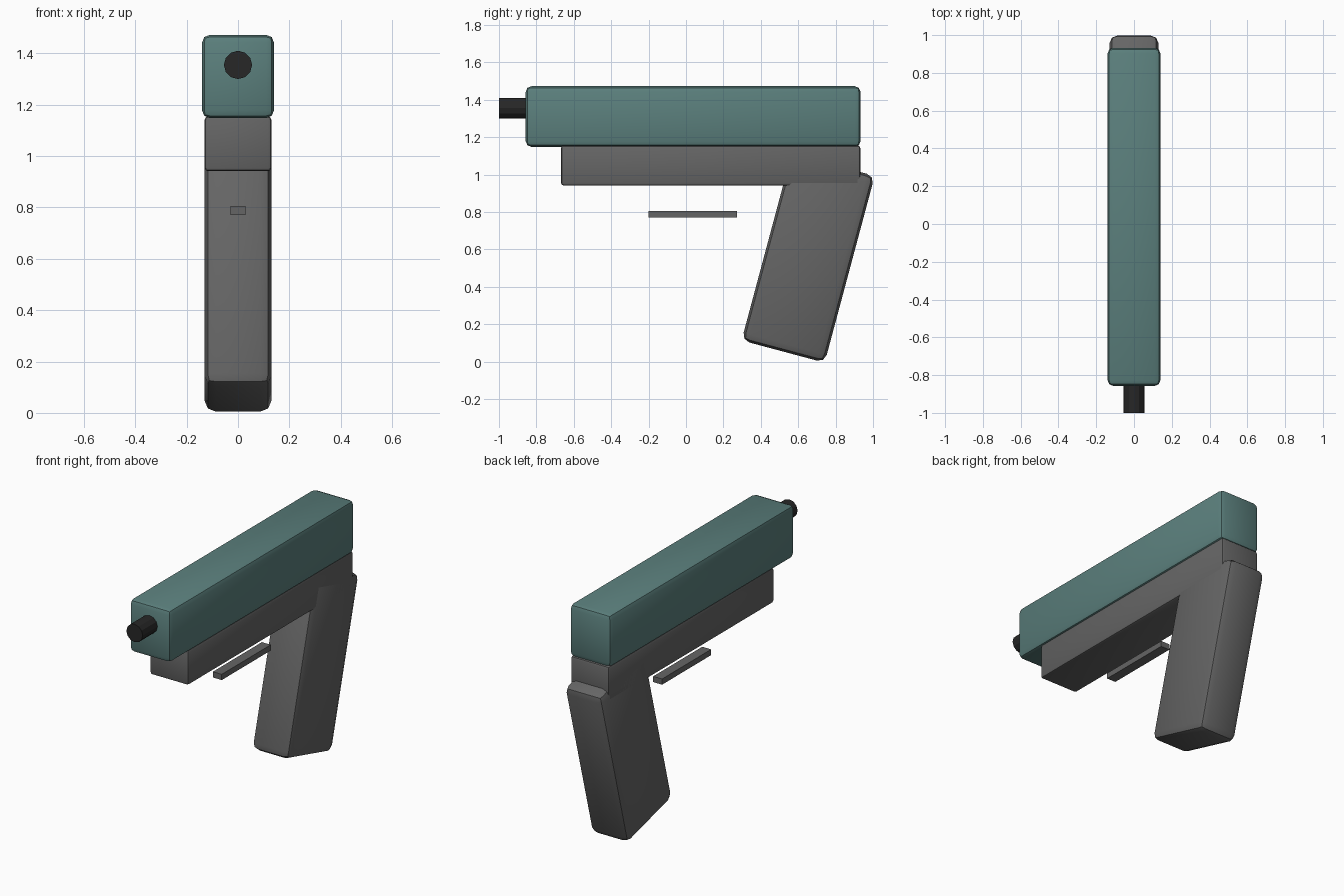
import bpy, bmesh
from math import radians
from mathutils import Matrix

if "Cube" in bpy.data.objects:
    bpy.data.objects.remove(bpy.data.objects["Cube"])


def finish(name, bm, smooth=True, color=None):
    mesh = bpy.data.meshes.new(name)
    bm.to_mesh(mesh)
    bm.free()
    obj = bpy.data.objects.new(name, mesh)
    bpy.context.collection.objects.link(obj)
    if color:
        mat = bpy.data.materials.new(name + "_colour")
        mat.diffuse_color = color
        mat.use_nodes = True
        mat.node_tree.nodes["Principled BSDF"].inputs["Base Color"].default_value = mat.diffuse_color
        mesh.materials.append(mat)
    if smooth:
        bpy.ops.object.select_all(action='DESELECT')
        obj.select_set(True)
        bpy.context.view_layer.objects.active = obj
        bpy.ops.object.shade_smooth_by_angle(angle=radians(30))
    return obj


def box(name, centre, size, bevel=0.0, color=None, tilt=0.0):
    bm = bmesh.new()
    bmesh.ops.create_cube(bm, size=1)
    bmesh.ops.scale(bm, vec=size, verts=bm.verts)
    if bevel:
        bmesh.ops.bevel(bm, geom=bm.edges[:], offset=bevel, segments=2,
                        profile=0.5, affect='EDGES')
    obj = finish(name, bm, bool(bevel), color)
    obj.location = centre
    obj.rotation_euler.x = radians(tilt)
    return obj


GREY = (0.13, 0.13, 0.13, 1)

# Upper slide
box("slide", (0, 0.038, 1.31), (0.28, 1.79, 0.324), 0.03, (0.105, 0.215, 0.205, 1))
# Lower frame
box("frame", (0, 0.132, 1.048), (0.26, 1.60, 0.214), 0.014, GREY)
# Raked grip
box("grip", (0, 0.653, 0.553), (0.26, 0.46, 1.034), 0.043, GREY, tilt=-15)
# Trigger guard bar
box("guard_bar", (0, 0.037, 0.788), (0.06, 0.474, 0.035), 0, GREY)

# Barrel
bm = bmesh.new()
bmesh.ops.create_cone(bm, cap_ends=True, segments=12, radius1=0.055, radius2=0.055,
                      depth=0.3,
                      matrix=Matrix.Translation((0, -0.85, 1.355)) @ Matrix.Rotation(radians(90), 4, 'X'))
finish("barrel", bm, False, (0.02, 0.02, 0.02, 1))
